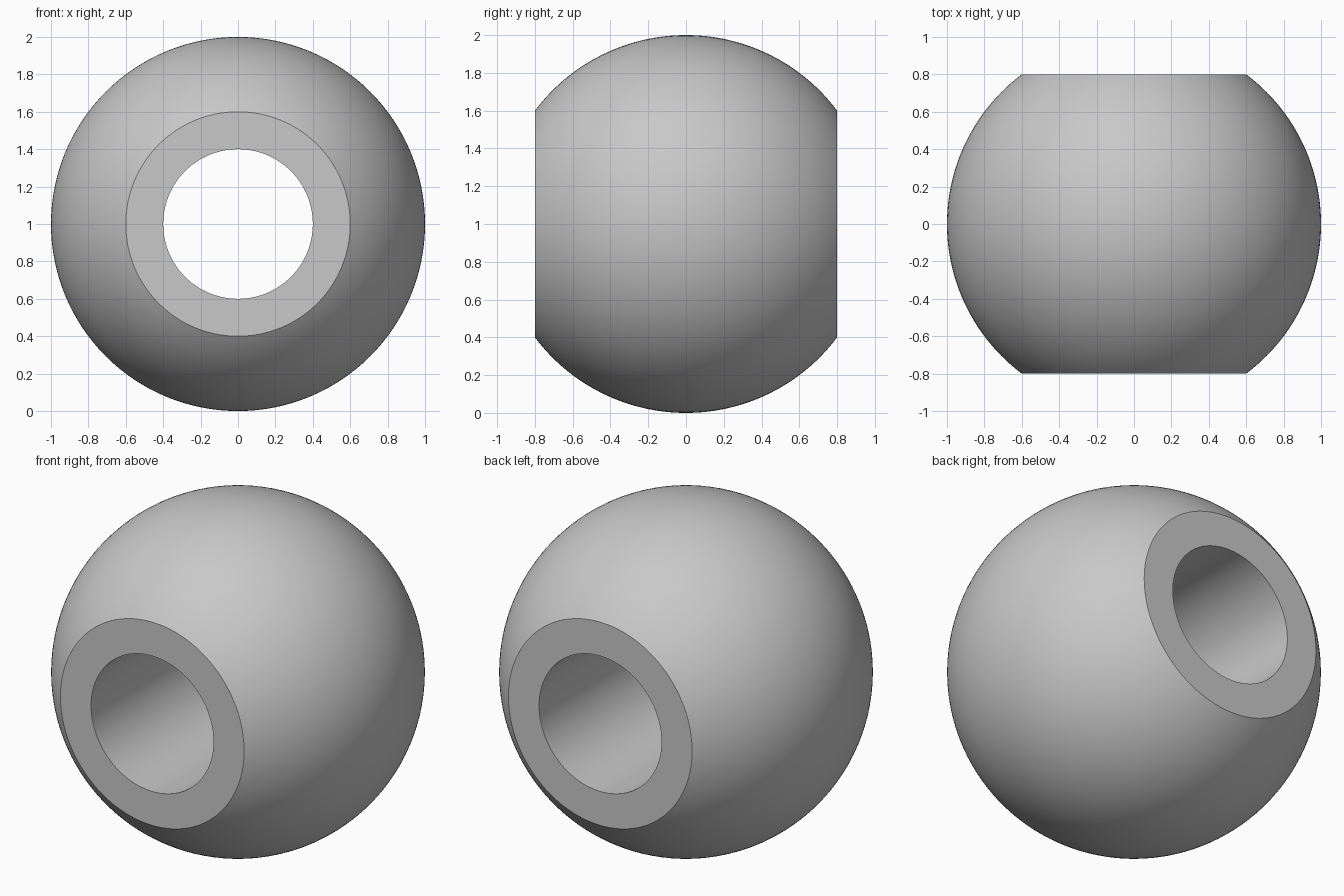
import bpy
import bmesh
from math import asin, cos, sin, pi, radians

cube = bpy.data.objects.get("Cube")
if cube:
    bpy.data.objects.remove(cube, do_unlink=True)

RADIUS, HALF_LENGTH, BORE = 1.0, 0.8, 0.4
SEGMENTS, ARC_STEPS = 128, 64

# Plain grey material
grey = bpy.data.materials.new("grey")
grey.use_nodes = True
colour = (0.58, 0.58, 0.58, 1)
grey.diffuse_color = colour
grey.node_tree.nodes["Principled BSDF"].inputs["Base Color"].default_value = colour

# Closed cross-section as (radius, y): spherical arc, then the bore
limit = asin(HALF_LENGTH / RADIUS)
angles = [limit * (2 * i / ARC_STEPS - 1) for i in range(ARC_STEPS + 1)]
profile = [(RADIUS * cos(a), RADIUS * sin(a)) for a in angles]
profile += [(BORE, HALF_LENGTH), (BORE, -HALF_LENGTH)]

# Revolve the cross-section around the y axis
bm = bmesh.new()
rings = []
for r, y in profile:
    turns = [2 * pi * s / SEGMENTS for s in range(SEGMENTS)]
    rings.append([bm.verts.new((r * cos(t), y, r * sin(t))) for t in turns])
for i, ring in enumerate(rings):
    following = rings[(i + 1) % len(rings)]
    for s in range(SEGMENTS):
        n = (s + 1) % SEGMENTS
        bm.faces.new((ring[s], ring[n], following[n], following[s]))
bmesh.ops.recalc_face_normals(bm, faces=bm.faces)

mesh = bpy.data.meshes.new("bored_ball")
bm.to_mesh(mesh)
bm.free()
mesh.materials.append(grey)
ball = bpy.data.objects.new("bored_ball", mesh)
ball.location.z = RADIUS
bpy.context.collection.objects.link(ball)

# Smooth ball and bore, crisp rims
bpy.ops.object.select_all(action="DESELECT")
ball.select_set(True)
bpy.context.view_layer.objects.active = ball
bpy.ops.object.shade_smooth_by_angle(angle=radians(30))
